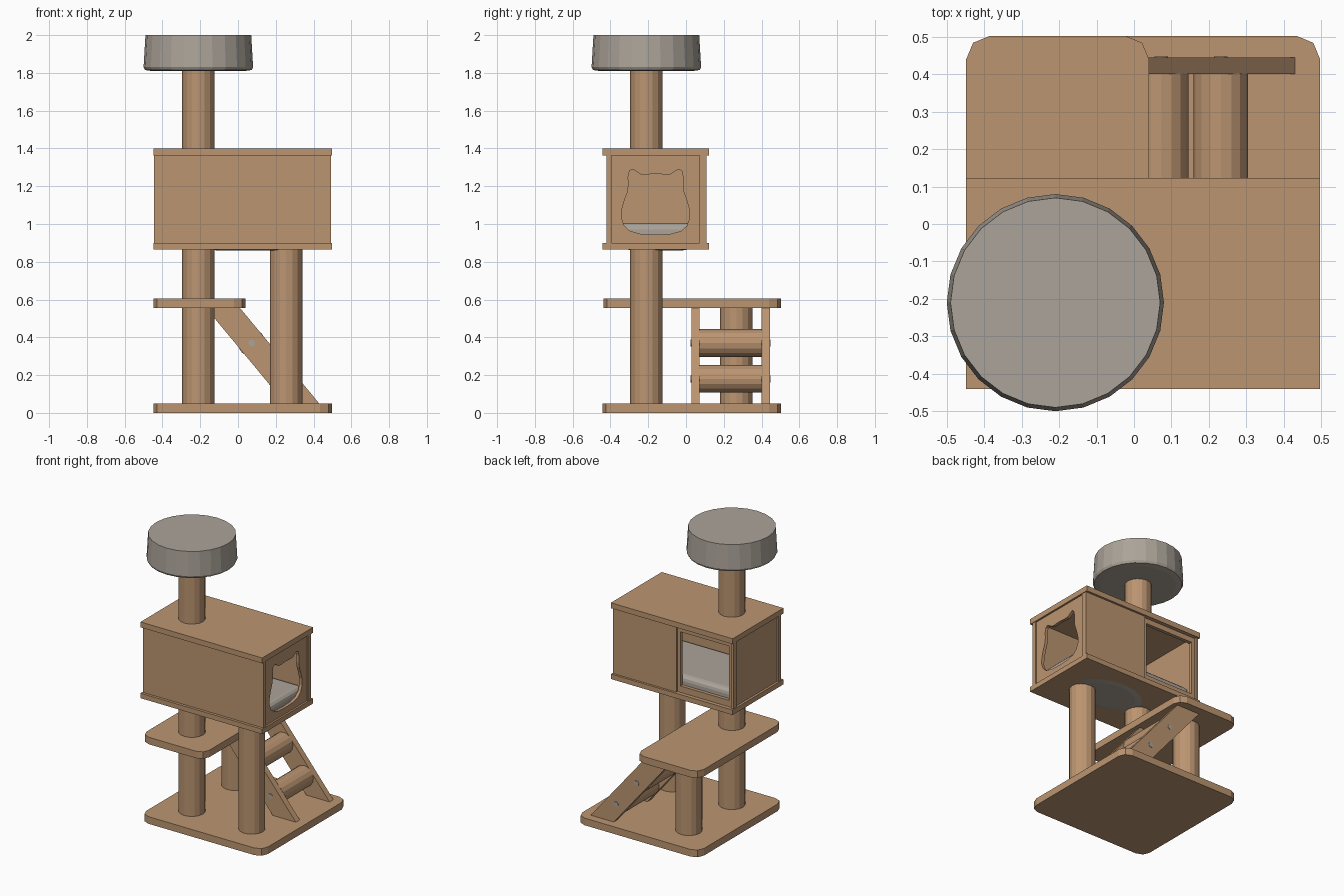
import bpy, bmesh, math
from mathutils import Vector, Matrix

if "Cube" in bpy.data.objects:
    bpy.data.objects.remove(bpy.data.objects["Cube"])


def material(name, rgb):
    m = bpy.data.materials.new(name)
    m.diffuse_color = (*rgb, 1)
    m.use_nodes = True
    m.node_tree.nodes["Principled BSDF"].inputs["Base Color"].default_value = m.diffuse_color
    return m


WOOD = material("tan wood", (0.50, 0.30, 0.165))
GREY = material("warm grey plush", (0.41, 0.37, 0.32))


def finish(name, bm, mat):
    bmesh.ops.recalc_face_normals(bm, faces=bm.faces)
    me = bpy.data.meshes.new(name)
    bm.to_mesh(me)
    bm.free()
    me.materials.append(mat)
    ob = bpy.data.objects.new(name, me)
    bpy.context.collection.objects.link(ob)
    return ob


def box(name, x, y, z, mat=WOOD, bevel=0, segs=2):
    bm = bmesh.new()
    bmesh.ops.create_cube(bm, size=1)
    for v in bm.verts:
        v.co = Vector([(a + b) / 2 + c * (b - a) for (a, b), c in zip((x, y, z), v.co)])
    if bevel:
        bmesh.ops.bevel(bm, geom=bm.edges[:], offset=bevel, segments=segs,
                        affect='EDGES', profile=0.5)
    return finish(name, bm, mat)


def extrude(name, pts, vec, mat=WOOD):
    """Extrude a planar polygon of 3D points along vec."""
    bm = bmesh.new()
    f = bm.faces.new([bm.verts.new(p) for p in pts])
    r = bmesh.ops.extrude_face_region(bm, geom=[f])
    bmesh.ops.translate(bm, vec=vec, verts=[g for g in r["geom"] if isinstance(g, bmesh.types.BMVert)])
    return finish(name, bm, mat)


def board(name, x, y, z, r=0.062, n=3):
    """Flat board with rounded plan corners."""
    pts = []
    for cx, cy, a0 in ((x[1] - r, y[1] - r, 0), (x[0] + r, y[1] - r, 90),
                       (x[0] + r, y[0] + r, 180), (x[1] - r, y[0] + r, 270)):
        for i in range(n):
            a = math.radians(a0 + 90 * i / (n - 1))
            pts.append((cx + r * math.cos(a), cy + r * math.sin(a), z[0]))
    return extrude(name, pts, (0, 0, z[1] - z[0]))


def cylinder(name, a, b, r, mat=WOOD, sides=16):
    a, b = Vector(a), Vector(b)
    d = b - a
    bm = bmesh.new()
    bmesh.ops.create_cone(bm, cap_ends=True, segments=sides, radius1=r, radius2=r, depth=d.length,
                          matrix=Matrix.Translation((a + b) / 2) @ d.to_track_quat('Z', 'Y').to_matrix().to_4x4())
    return finish(name, bm, mat)


def lathe(name, cx, cy, profile, mat, sides=24, sy=1):
    bm = bmesh.new()
    rings = [[bm.verts.new((cx + r * math.cos(2 * math.pi * i / sides),
                            cy + sy * r * math.sin(2 * math.pi * i / sides), z))
              for i in range(sides)] for r, z in profile]
    for p, q in zip(rings, rings[1:]):
        for i in range(sides):
            j = (i + 1) % sides
            bm.faces.new((p[i], p[j], q[j], q[i]))
    bm.faces.new(rings[0])
    bm.faces.new(rings[-1])
    return finish(name, bm, mat)


# Boards
X0, X1 = -0.448, 0.497
board("base", (X0, X1), (-0.441, 0.502), (0, 0.05))
board("middle_platform", (X0, 0.04), (-0.436, 0.502), (0.556, 0.605))

# Posts
cylinder("main_post", (-0.21, -0.21, 0.05), (-0.21, -0.21, 0.865), 0.086)
cylinder("upper_post", (-0.21, -0.21, 1.40), (-0.21, -0.21, 1.82), 0.086)
cylinder("right_post", (0.255, -0.21, 0.05), (0.255, -0.21, 0.865), 0.086)
cylinder("rear_post", (-0.21, 0.267, 0.05), (-0.21, 0.267, 0.556), 0.086)

# Top bed
lathe("top_bed", -0.21, -0.21, [(0.245, 1.81), (0.282, 1.815), (0.29, 1.83), (0.28, 2.0)], GREY)

# Ladder rails, rungs and bolts
rail = [(0.25, 0.05), (0.43, 0.05), (0.01, 0.556), (-0.17, 0.556)]
for side, y in (("front", 0.028), ("rear", 0.401)):
    extrude("ladder_rail_" + side, [(x, y, z) for x, z in rail], (0, 0.043, 0))
for label, x, z in (("upper", 0.073, 0.37), ("lower", 0.232, 0.18)):
    cylinder("rung_" + label, (x, 0.07, z), (x, 0.402, z), 0.073)
    cylinder("bolts_" + label, (x, 0.025, z), (x, 0.447, z), 0.018, GREY, 12)

# House floor, roof and walls
FY, BY = -0.441, 0.123
box("house_floor", (X0, X1), (FY, BY), (0.865, 0.90))
box("house_roof", (X0, X1), (FY, BY), (1.362, 1.40))
Z = (0.90, 1.362)
WX = (X0 + 0.004, X1 - 0.004)
box("house_front_wall", WX, (-0.422, -0.394), Z)
box("house_left_wall", (-0.432, -0.41), (-0.394, 0.072), Z)
right_wall = box("house_right_wall", (0.463, 0.484), (-0.394, 0.072), Z)

# Rear wall with window opening and recessed frame
W0, W1 = -0.425, 0.0
box("rear_wall_main", (W1, WX[1]), (0.072, 0.108), Z)
box("rear_wall_edge", (WX[0], W0), (0.072, 0.108), Z)
RY = (0.072, 0.096)
box("window_frame_left", (W0, W0 + 0.025), RY, Z)
box("window_frame_right", (W1 - 0.025, W1), RY, Z)
box("window_sill", (W0 + 0.025, W1 - 0.025), RY, (0.90, 0.945))
box("window_header", (W0 + 0.025, W1 - 0.025), RY, (1.325, 1.362))

# Cat-head doorway cut in the right wall
half = [(0.08, 0.948), (0.135, 0.963), (0.165, 0.99), (0.18, 1.03), (0.179, 1.075),
        (0.165, 1.125), (0.15, 1.165), (0.144, 1.20), (0.145, 1.25), (0.138, 1.282),
        (0.122, 1.29), (0.10, 1.277), (0.078, 1.263), (0.05, 1.262)]
outline = half + [(0, 1.266)] + [(-d, z) for d, z in reversed(half)] + [(0, 0.944)]
cutter = extrude("doorway_cutter", [(0.40, -0.161 + d, z) for d, z in outline], (0.15, 0, 0))
cutter.hide_render = True
mod = right_wall.modifiers.new("doorway", 'BOOLEAN')
mod.operation = 'DIFFERENCE'
mod.solver = 'EXACT'
mod.object = cutter
bpy.context.view_layer.objects.active = right_wall
bpy.ops.object.modifier_apply(modifier=mod.name)
bpy.data.objects.remove(cutter)

# Cushion inside, sagging slightly through the floor
box("cushion", (-0.408, 0.46), (-0.392, 0.07), (0.90, 1.005), GREY, 0.035, 3)
lathe("cushion_sag", 0.09, -0.15, [(0.20, 0.860), (0.26, 0.866)], GREY, 24, 0.65)
